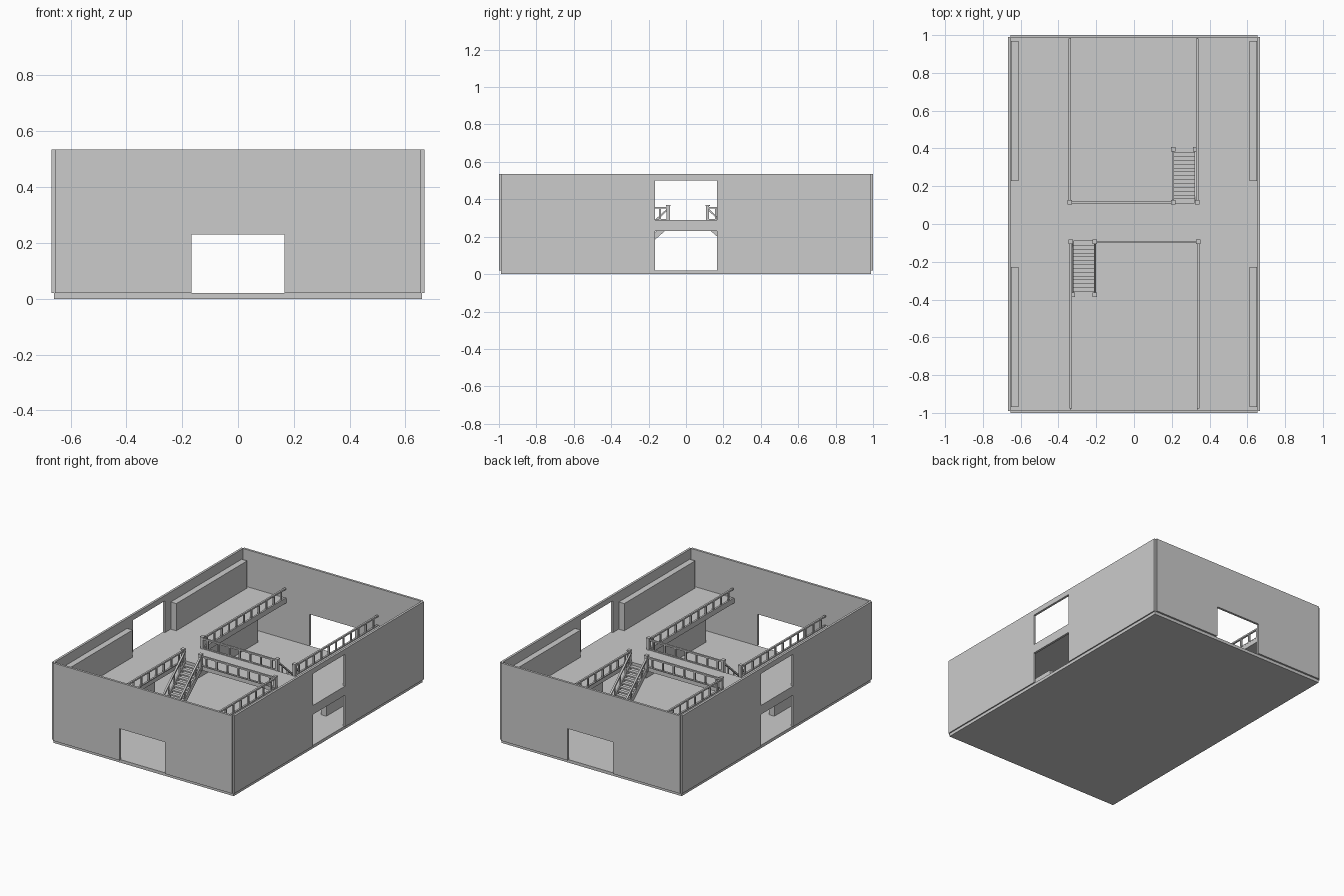
import bpy, bmesh, math
from mathutils import Vector, Matrix

if "Cube" in bpy.data.objects:
    bpy.data.objects.remove(bpy.data.objects["Cube"])

FLOOR, DECK, TOP = 0.02, 0.29, 0.535


def add_box(bm, x0, x1, y0, y1, z0, z1):
    m = Matrix.Translation(((x0 + x1) / 2, (y0 + y1) / 2, (z0 + z1) / 2)) @ \
        Matrix.Diagonal((abs(x1 - x0), abs(y1 - y0), abs(z1 - z0), 1))
    bmesh.ops.create_cube(bm, size=1, matrix=m)


def add_prism(bm, pts, offset):
    face = bm.faces.new([bm.verts.new(p) for p in pts])
    out = bmesh.ops.extrude_face_region(bm, geom=[face])
    bmesh.ops.translate(bm, vec=offset,
                        verts=[v for v in out["geom"] if isinstance(v, bmesh.types.BMVert)])


def finish(bm, name):
    bmesh.ops.recalc_face_normals(bm, faces=bm.faces[:])
    me = bpy.data.meshes.new(name)
    bm.to_mesh(me)
    bm.free()
    ob = bpy.data.objects.new(name, me)
    bpy.context.collection.objects.link(ob)
    return ob


def box(name, *dims):
    bm = bmesh.new()
    add_box(bm, *dims)
    return finish(bm, name)


def cut(ob, *dims):
    cutter = box("cutter", *dims)
    cutter.hide_render = True
    mod = ob.modifiers.new("opening", "BOOLEAN")
    mod.operation, mod.solver, mod.object = "DIFFERENCE", "EXACT", cutter
    bpy.context.view_layer.objects.active = ob
    bpy.ops.object.modifier_apply(modifier=mod.name)
    bpy.data.objects.remove(cutter)


# Ground slab
box("ground_floor", -0.66, 0.66, -0.988, 0.988, 0, FLOOR)

# Outer walls with doorways, and upper windows in the long walls
for s, end, side in ((-1, "front", "left"), (1, "back", "right")):
    w = box(end + "_wall", -0.655, 0.655, s * 0.985, s * 1.0, FLOOR, TOP)
    cut(w, -0.167, 0.167, s * 0.9, s * 1.1, 0, 0.23)
    w = box(side + "_wall", s * 0.653, s * 0.668, -0.99, 0.99, FLOOR, TOP)
    cut(w, s * 0.6, s * 0.7, -0.167, 0.167, 0, 0.23)
    cut(w, s * 0.6, s * 0.7, -0.167, 0.167, DECK, 0.50)

# H-shaped upper floor: two side galleries joined by a bridge
bm = bmesh.new()
X, E, I, F, B = 0.654, 0.986, 0.335, -0.09, 0.11
outline = [(-X, -E), (-I, -E), (-I, F), (I, F), (I, -E), (X, -E),
           (X, E), (I, E), (I, B), (-I, B), (-I, E), (-X, E)]
add_prism(bm, [(x, y, 0.26) for x, y in outline], (0, 0, DECK - 0.26))
finish(bm, "upper_floor")

# Long counters: along the walls upstairs, free-standing downstairs
for sx, side in ((-1, "left"), (1, "right")):
    for sy, end in ((-1, "front"), (1, "back")):
        box(f"upper_counter_{side}_{end}", sx * 0.612, sx * 0.652,
            sy * 0.228, sy * 0.97, DECK, 0.47)
        box(f"lower_counter_{side}_{end}", sx * 0.45, sx * 0.49,
            sy * 0.225, sy * 0.85, FLOOR, 0.20)


def rail(bm, a, b, count):
    """Level railing on the deck from a to b."""
    a, b = Vector(a), Vector(b)
    r = 0.006
    for z0, z1 in ((0.35, 0.36), (DECK, DECK + 0.006)):
        add_box(bm, min(a.x, b.x) - r, max(a.x, b.x) + r,
                min(a.y, b.y) - r, max(a.y, b.y) + r, z0, z1)
    for i in range(count):
        p = a.lerp(b, (i + 0.5) / count)
        add_box(bm, p.x - 0.005, p.x + 0.005, p.y - 0.005, p.y + 0.005, DECK, 0.352)


def post(bm, x, y, z0, z1):
    add_box(bm, x - 0.009, x + 0.009, y - 0.009, y + 0.009, z0, z1 - 0.006)
    add_box(bm, x - 0.012, x + 0.012, y - 0.012, y + 0.012, z1 - 0.006, z1)


# Railings and stairs: built for the back, then turned half round for the front
Y0, Y1, STEPS = 0.10, 0.385, 14
RISE, RUN = (DECK - FLOOR) / STEPS, (Y1 - Y0) / STEPS
for ang, end in ((0, "back"), (math.pi, "front")):
    turn = Matrix.Translation((0, 0.01, 0)) @ Matrix.Rotation(ang, 4, "Z")

    bm = bmesh.new()
    rail(bm, (-0.34, Y0 + 0.005), (0.205, Y0 + 0.005), 7)
    far = 0.975 if ang == 0 else 0.99
    for x in (-0.34, 0.335):
        rail(bm, (x, Y0 + 0.01), (x, far - 0.01), 11)
        post(bm, x, Y0 + 0.005, DECK - 0.03, 0.37)
    post(bm, 0.207, Y0 + 0.005, DECK - 0.03, 0.37)
    bm.transform(turn)
    finish(bm, end + "_railing")

    bm = bmesh.new()
    for i in range(STEPS - 1):
        z, y = DECK - (i + 1) * RISE, Y0 + i * RUN
        add_box(bm, 0.212, 0.322, y, y + RUN + 0.004, z - 0.009, z)
    for x in (0.204, 0.320):
        # Sloping stringer
        add_prism(bm, [(x, Y0, DECK), (x, Y1, FLOOR + 0.018), (x, Y1, FLOOR),
                       (x, Y1 - 0.02, FLOOR), (x, Y0, DECK - 0.04)], (0.008, 0, 0))
    bm.transform(turn)
    finish(bm, end + "_stairs")

    bm = bmesh.new()
    for x in (0.207, 0.325):
        post(bm, x, Y1, FLOOR, 0.115)
        # Sloping handrail and its balusters
        add_prism(bm, [(x - 0.006, Y0, 0.348), (x - 0.006, Y0, 0.36),
                       (x - 0.006, Y1, 0.10), (x - 0.006, Y1, 0.088)], (0.012, 0, 0))
        for i in range(1, 5):
            t = i / 5
            y = Y0 + t * (Y1 - Y0)
            add_box(bm, x - 0.004, x + 0.004, y - 0.004, y + 0.004,
                    DECK - 0.015 - t * 0.26, 0.355 - t * 0.26)
    bm.transform(turn)
    finish(bm, end + "_stair_handrails")
